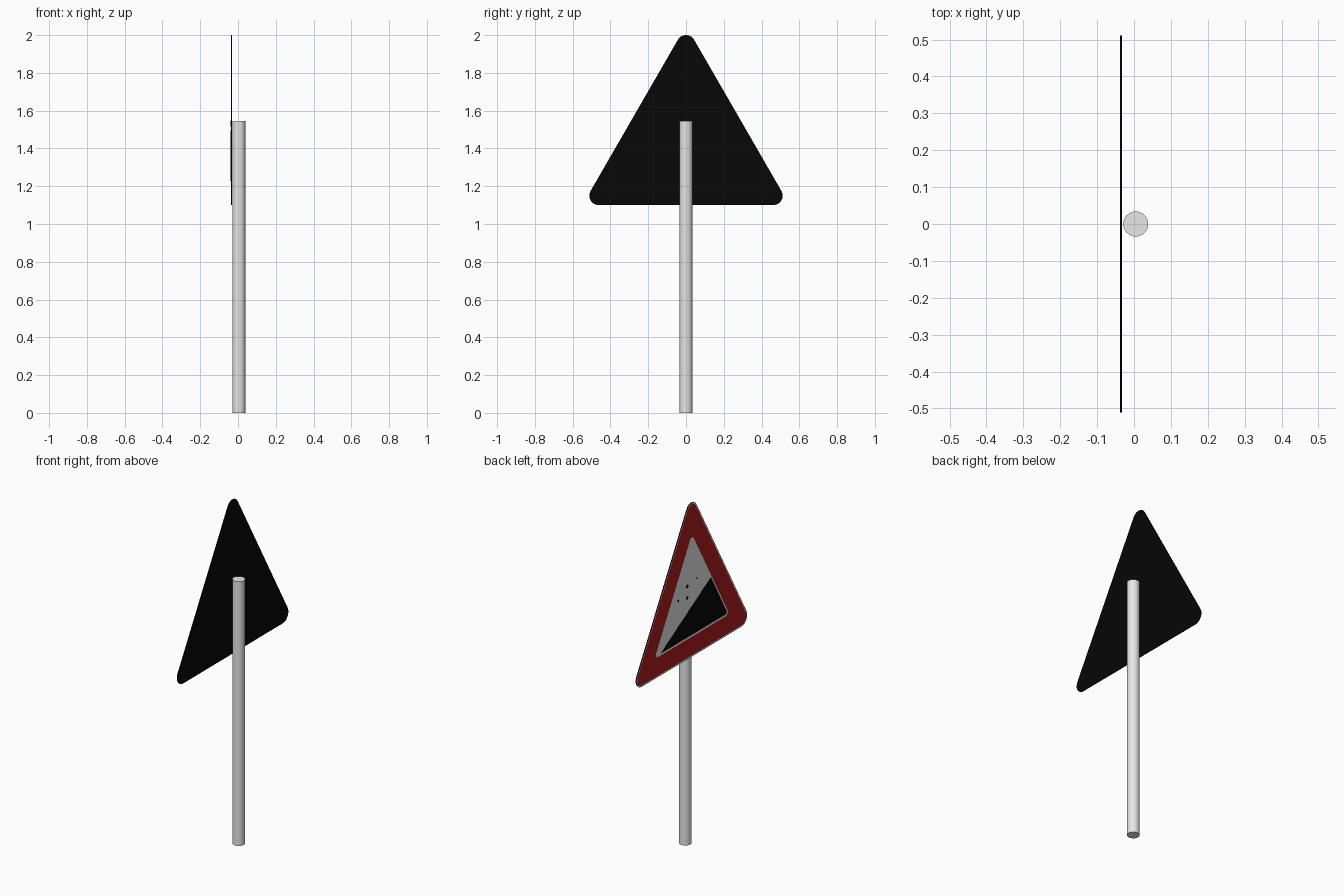
import bpy, bmesh, math

if "Cube" in bpy.data.objects:
    bpy.data.objects.remove(bpy.data.objects["Cube"])


def material(name, rgb):
    m = bpy.data.materials.new(name)
    m.diffuse_color = (*rgb, 1)
    m.use_nodes = True
    m.node_tree.nodes["Principled BSDF"].inputs["Base Color"].default_value = m.diffuse_color
    return m


BLACK = material("black", (0.002, 0.002, 0.002))
WHITE = material("white", (0.78, 0.78, 0.78))
RED = material("red", (0.42, 0.010, 0.012))
GREY = material("pole grey", (0.8, 0.8, 0.8))

CENTRE_Z = 1.4167  # centroid shared by all nested triangles


def rounded_triangle(size, r, steps=10):
    """Outline in (y, z); size = centroid to corner-circle centre."""
    pts = []
    for k in range(3):
        mid = math.radians(90 + 120 * k)
        cy, cz = size * math.cos(mid), CENTRE_Z + size * math.sin(mid)
        for i in range(steps + 1):
            a = mid + math.radians(-60 + 120 * i / steps)
            pts.append((cy + r * math.cos(a), cz + r * math.sin(a)))
    return pts


def plate(name, outlines, x_back, x_front, mat):
    """Extrude one or more (y, z) outlines along x."""
    bm = bmesh.new()
    for pts in outlines:
        face = bm.faces.new([bm.verts.new((x_back, y, z)) for y, z in pts])
        ext = bmesh.ops.extrude_face_region(bm, geom=[face], use_keep_orig=True)
        for v in ext["geom"]:
            if isinstance(v, bmesh.types.BMVert):
                v.co.x = x_front
    bmesh.ops.recalc_face_normals(bm, faces=bm.faces[:])
    me = bpy.data.meshes.new(name)
    bm.to_mesh(me)
    bm.free()
    me.materials.append(mat)
    ob = bpy.data.objects.new(name, me)
    bpy.context.collection.objects.link(ob)
    return ob


# Sign board and the thin painted layers on its face (towards -x)
plate("sign_board", [rounded_triangle(0.5333, 0.05)], -0.0325, -0.0373, BLACK)
plate("white_rim", [rounded_triangle(0.5333, 0.048)], -0.0373, -0.0376, WHITE)
plate("red_border", [rounded_triangle(0.5333, 0.042)], -0.0376, -0.0379, RED)
plate("white_field", [rounded_triangle(0.3603, 0.02)], -0.0379, -0.0382, WHITE)

# Black slope symbol, rising towards -y
slope = [(0.290, 1.228), (-0.316, 1.228), (-0.323, 1.240), (-0.178, 1.494), (-0.168, 1.494)]
plate("slope_symbol", [slope], -0.0382, -0.0385, BLACK)


# Small dark marks above the slope
def pebble(y, z, r):
    return [(y + r * math.cos(i * math.pi / 3), z + r * math.sin(i * math.pi / 3)) for i in range(6)]


marks = [(0.043, 1.527, 0.012), (-0.045, 1.543, 0.006), (0.125, 1.473, 0.008), (0.043, 1.46, 0.011)]
plate("slope_marks", [pebble(*m) for m in marks], -0.0382, -0.0385, BLACK)

# Pole
bpy.ops.mesh.primitive_cylinder_add(vertices=32, radius=0.034, depth=1.545, location=(0.0045, 0, 0.7725))
pole = bpy.context.object
pole.name = "pole"
pole.data.materials.append(GREY)
bpy.ops.object.shade_smooth_by_angle()
